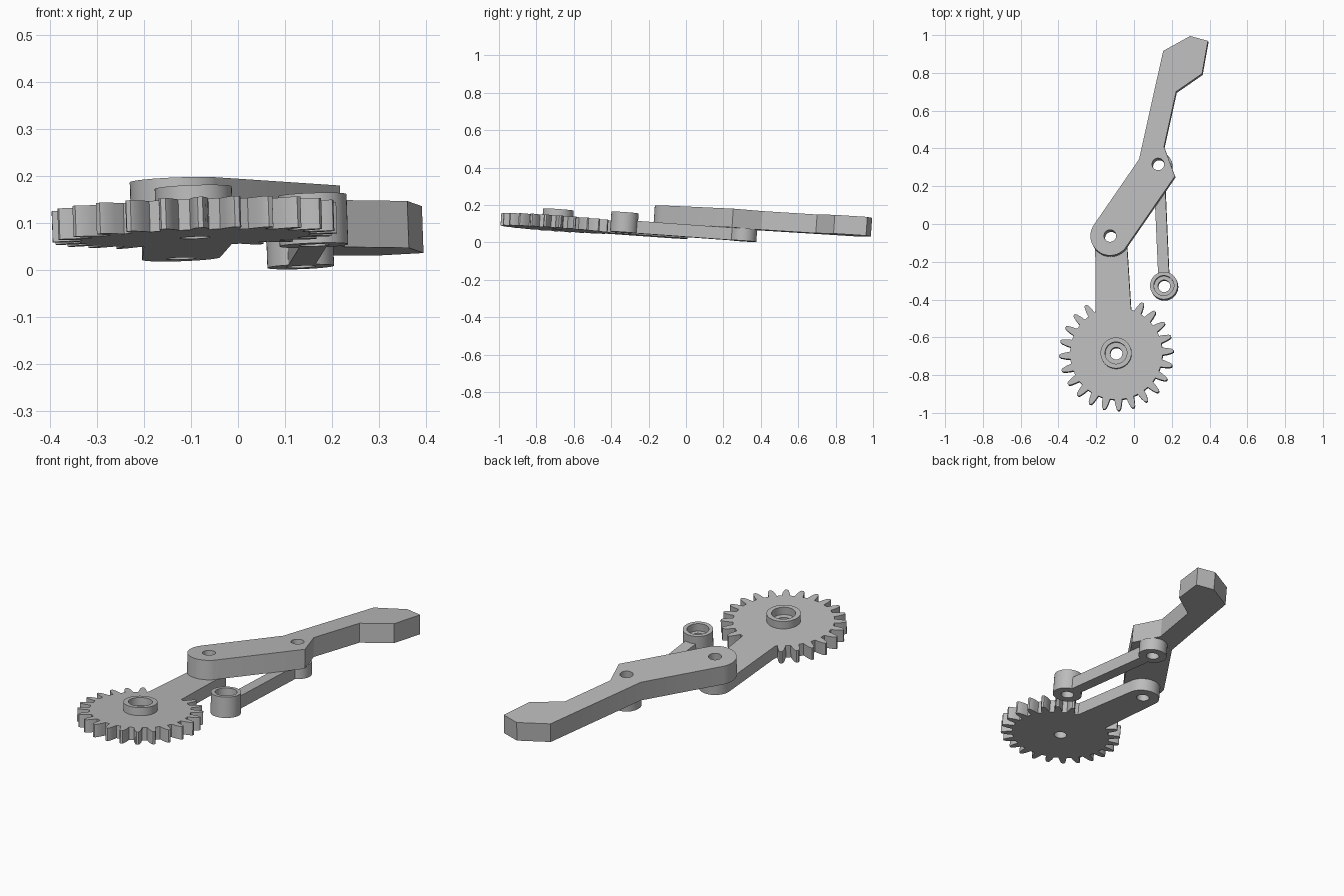
import bpy, bmesh, math
from mathutils import Vector

if "Cube" in bpy.data.objects:
    bpy.data.objects.remove(bpy.data.objects["Cube"])

grey = bpy.data.materials.new("plain grey")
grey.use_nodes = True
grey.diffuse_color = (0.5, 0.5, 0.5, 1)
grey.node_tree.nodes["Principled BSDF"].inputs["Base Color"].default_value = (0.5, 0.5, 0.5, 1)

# Shared pivots and layer heights of the linkage, in its own plane
GEAR, ELBOW, WRIST, FREE = [Vector(p) for p in
                            ((-0.09, -0.693), (-0.12, -0.076), (0.134, 0.304), (0.163, -0.336))]
LOW, MID, BOSS, HIGH = 0.024, 0.09, 0.131, 0.19
HOLE = 0.032
TILT = Vector((0, 0, 1)).rotation_difference(Vector((-0.035, 0.07, 1)))


def polar(centre, radius, degrees):
    a = math.radians(degrees)
    return centre + Vector((math.cos(a), math.sin(a))) * radius


def arc(centre, radius, start, end, steps):
    return [polar(centre, radius, start + (end - start) * i / steps) for i in range(steps + 1)]


def circle(centre, radius, sides=48):
    return arc(centre, radius, 0, 360, sides)[:-1]


def plate(name, outline, bottom, top):
    """Extrude a counter-clockwise outline between two heights."""
    bm = bmesh.new()
    face = bm.faces.new([bm.verts.new((p.x, p.y, bottom)) for p in outline])
    lid = bmesh.ops.extrude_face_region(bm, geom=[face])["geom"]
    bmesh.ops.translate(bm, vec=(0, 0, top - bottom),
                        verts=[v for v in lid if isinstance(v, bmesh.types.BMVert)])
    bmesh.ops.recalc_face_normals(bm, faces=bm.faces)
    mesh = bpy.data.meshes.new(name)
    bm.to_mesh(mesh)
    bm.free()
    mesh.materials.append(grey)
    obj = bpy.data.objects.new(name, mesh)
    bpy.context.collection.objects.link(obj)
    return obj


def combine(obj, other, operation):
    """Apply a boolean and discard the helper."""
    bpy.context.view_layer.objects.active = obj
    mod = obj.modifiers.new(operation, "BOOLEAN")
    mod.operation, mod.solver, mod.object = operation, "EXACT", other
    bpy.ops.object.modifier_apply(modifier=mod.name)
    bpy.data.objects.remove(other)


def add_boss(obj, centre, radius, top):
    combine(obj, plate("boss", circle(centre, radius), LOW, top), "UNION")


def drill(obj, centre, radius, bottom=-0.1):
    combine(obj, plate("drill", circle(centre, radius), bottom, 0.3), "DIFFERENCE")


# Gear whose arm replaces three teeth and ends in the elbow pivot
TOOTH = ((-4.7, 0.245), (-3.6, 0.27), (-2.2, 0.294), (-1, 0.303))
TOOTH += tuple((-a, r) for a, r in reversed(TOOTH))
outline = []
for k in range(21):
    outline += [polar(GEAR, r, 122.5 + 15 * k + a) for a, r in TOOTH]
outline += [Vector((-0.012, -0.46))] + arc(ELBOW, 0.083, 4, 180, 20) + [Vector((-0.199, -0.46))]
gear_arm = plate("gear_arm", outline, LOW, MID)
add_boss(gear_arm, GEAR, 0.082, BOSS)
drill(gear_arm, GEAR, 0.058, MID)
drill(gear_arm, GEAR, HOLE)
drill(gear_arm, ELBOW, HOLE)

# Bent finger with a rounded root and an angular tip
outline = [Vector(p) for p in ((0.223, 0.24), (0.165, 0.397), (0.229, 0.689), (0.366, 0.784),
                               (0.397, 0.958), (0.303, 0.984), (0.16, 0.905), (0.033, 0.33))]
outline += arc(ELBOW, 0.104, 146, 319, 24)
finger = plate("finger", outline, MID, HIGH)
drill(finger, ELBOW, HOLE)
drill(finger, WRIST, HOLE)

# Parallel link: a slim bar between two round bosses
side = (WRIST - FREE).normalized().orthogonal() * 0.029
bar = [FREE - side, WRIST - side, WRIST + side, FREE + side]
link = plate("parallel_link", bar, LOW, MID)
add_boss(link, FREE, 0.073, BOSS)
add_boss(link, WRIST, 0.071, MID)
drill(link, FREE, 0.053, MID)
drill(link, FREE, HOLE)
drill(link, WRIST, HOLE)

# Lean the whole linkage and smooth its round walls
for obj in (gear_arm, finger, link):
    obj.data.transform(TILT.to_matrix().to_4x4())
    bpy.ops.object.select_all(action="DESELECT")
    obj.select_set(True)
    bpy.context.view_layer.objects.active = obj
    bpy.ops.object.shade_smooth_by_angle(angle=math.radians(25))
